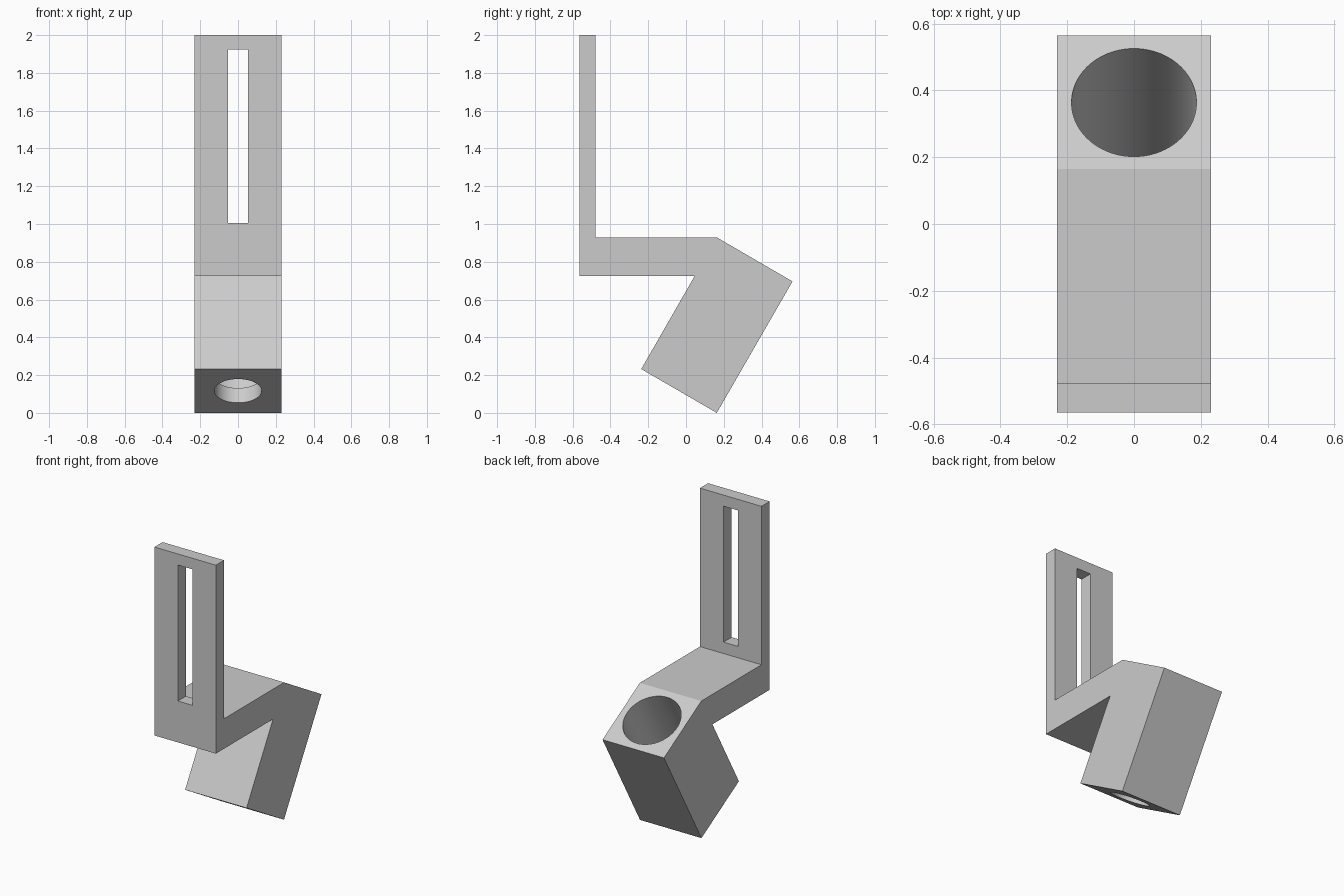
import bpy
import bmesh
from math import radians
from mathutils import Matrix, Vector

cube = bpy.data.objects.get("Cube")
if cube:
    bpy.data.objects.remove(cube, do_unlink=True)

HALF_WIDTH = 0.23
TILT = Matrix.Rotation(radians(-30), 4, 'X')
AXIS = TILT @ Vector((0, 0, 1))
BLOCK_TOP = Vector((0, 0.364, 0.813))
BLOCK_LENGTH = 0.8
FLOOR = 0.085  # lip left under the wide bore

grey = bpy.data.materials.new("light_grey")
grey.use_nodes = True
colour = (0.6, 0.6, 0.6, 1)
grey.diffuse_color = colour
grey.node_tree.nodes["Principled BSDF"].inputs["Base Color"].default_value = colour


def finish(name, bm):
    bmesh.ops.recalc_face_normals(bm, faces=bm.faces)
    mesh = bpy.data.meshes.new(name)
    bm.to_mesh(mesh)
    bm.free()
    mesh.materials.append(grey)
    obj = bpy.data.objects.new(name, mesh)
    bpy.context.collection.objects.link(obj)
    return obj


def bore(name, radius, start, end):
    """Tilted cylinder between two distances below the block's top face."""
    bm = bmesh.new()
    place = Matrix.Translation(BLOCK_TOP - AXIS * (start + end) / 2) @ TILT
    bmesh.ops.create_cone(bm, cap_ends=True, segments=96, radius1=radius,
                          radius2=radius, depth=end - start, matrix=place)
    return finish(name, bm)


def slot(name, size, centre):
    bm = bmesh.new()
    place = Matrix.Translation(centre) @ Matrix.Diagonal((*size, 1))
    bmesh.ops.create_cube(bm, size=1, matrix=place)
    return finish(name, bm)


# Bracket: side profile (y, z) extruded across the width
profile = [(-0.565, 0.725), (0.046, 0.725), (-0.237, 0.232), (0.163, 0),
           (0.564, 0.696), (0.165, 0.928), (-0.478, 0.928), (-0.478, 2),
           (-0.565, 2)]
bm = bmesh.new()
side = bm.faces.new([bm.verts.new((-HALF_WIDTH, y, z)) for y, z in profile])
extruded = bmesh.ops.extrude_face_region(bm, geom=[side], use_keep_orig=True)
far_verts = [v for v in extruded["geom"] if isinstance(v, bmesh.types.BMVert)]
bmesh.ops.translate(bm, verts=far_verts, vec=(2 * HALF_WIDTH, 0, 0))
bracket = finish("bracket", bm)

# Mounting slot, wide bore and the narrow hole through its floor
cutters = [
    slot("slot_cutter", (0.108, 0.3, 0.92), (0, -0.52, 1.465)),
    bore("wide_bore_cutter", 0.187, -0.1, BLOCK_LENGTH - FLOOR),
    bore("narrow_hole_cutter", 0.125, 0.5, BLOCK_LENGTH + 0.1),
]
bpy.context.view_layer.objects.active = bracket
for cutter in cutters:
    cut = bracket.modifiers.new(cutter.name, 'BOOLEAN')
    cut.operation = 'DIFFERENCE'
    cut.solver = 'EXACT'
    cut.object = cutter
    bpy.ops.object.modifier_apply(modifier=cut.name)
    bpy.data.objects.remove(cutter, do_unlink=True)

# Smooth bore walls with crisp edges
bpy.ops.object.select_all(action='DESELECT')
bracket.select_set(True)
bpy.ops.object.shade_smooth_by_angle(angle=radians(30))
